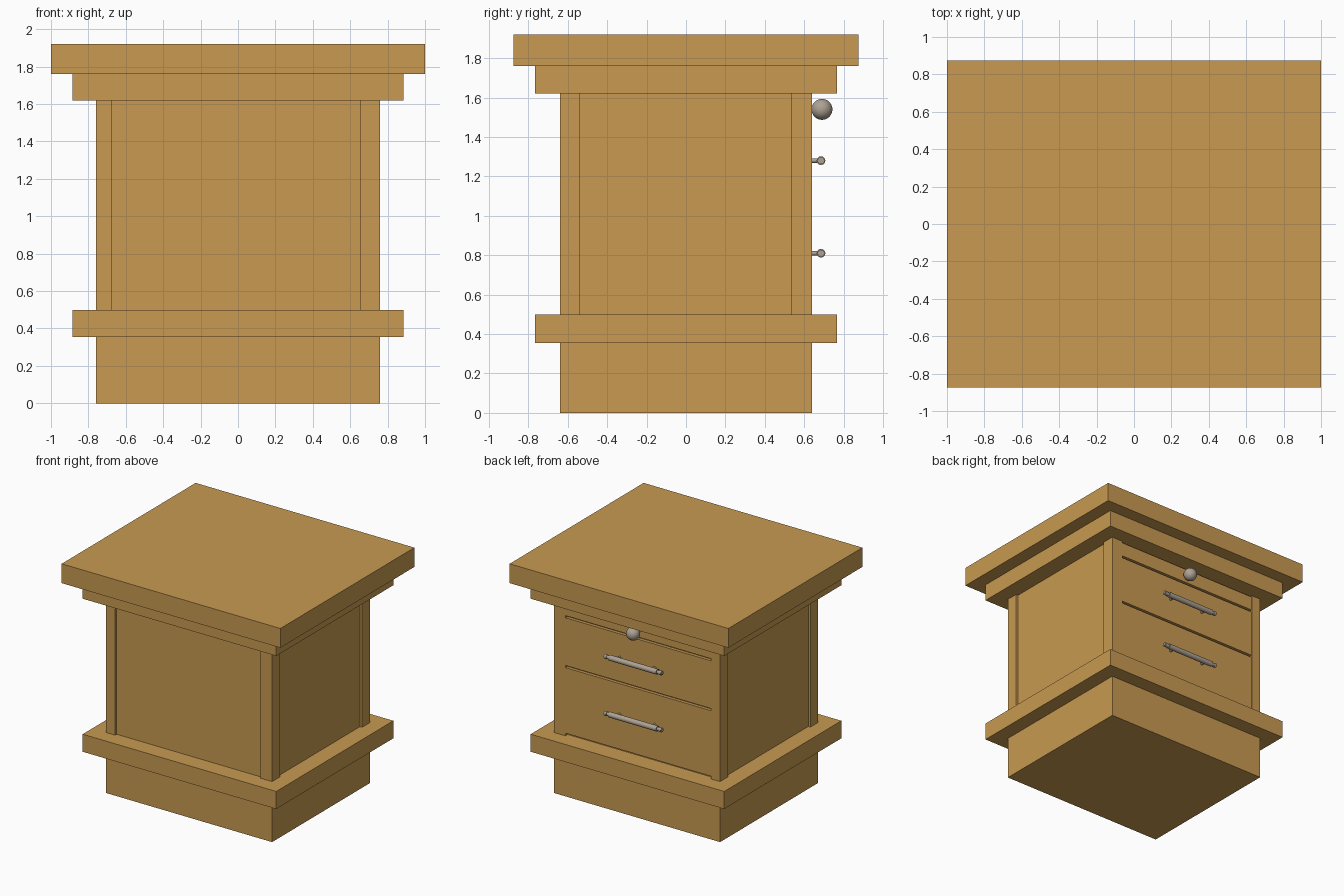
import bpy
import bmesh
import math
from mathutils import Vector

if "Cube" in bpy.data.objects:
    bpy.data.objects.remove(bpy.data.objects["Cube"])


def material(name, rgb):
    m = bpy.data.materials.new(name)
    m.diffuse_color = (*rgb, 1)
    m.use_nodes = True
    m.node_tree.nodes["Principled BSDF"].inputs["Base Color"].default_value = m.diffuse_color
    return m


wood = material("warm wood", (0.578, 0.323, 0.082))
metal = material("brushed metal", (0.42, 0.36, 0.29))


def box(name, x, y, z):
    """Box from (min, max) ranges on each axis."""
    bm = bmesh.new()
    bmesh.ops.create_cube(bm, size=1)
    for v in bm.verts:
        v.co = Vector([r[0] if c < 0 else r[1] for c, r in zip(v.co, (x, y, z))])
    me = bpy.data.meshes.new(name)
    bm.to_mesh(me)
    bm.free()
    me.materials.append(wood)
    ob = bpy.data.objects.new(name, me)
    bpy.context.collection.objects.link(ob)
    return ob


def finish(ob, name):
    ob.name = name
    ob.data.materials.append(metal)
    bpy.ops.object.shade_smooth_by_angle(angle=math.radians(40))


def rod(name, loc, r, length, axis):
    rot = (0, math.pi / 2, 0) if axis == "x" else (math.pi / 2, 0, 0)
    bpy.ops.mesh.primitive_cylinder_add(vertices=24, radius=r, depth=length,
                                        location=loc, rotation=rot)
    finish(bpy.context.object, name)


# Stacked slabs
for name, hx, hy, z0, z1 in (
    ("plinth", 0.76, 0.64, 0, 0.355),
    ("lower_moulding", 0.885, 0.765, 0.355, 0.50),
    ("upper_moulding", 0.885, 0.765, 1.62, 1.76),
    ("table_top", 1.0, 0.875, 1.76, 1.92),
):
    box(name, (-hx, hx), (-hy, hy), (z0, z1))

# Corner posts and the slightly recessed cabinet body between them
for xn, xr in (("left", (-0.76, -0.675)), ("right", (0.655, 0.76))):
    for yn, yr in (("front", (-0.64, -0.54)), ("back", (0.535, 0.64))):
        box(f"{yn}_{xn}_post", xr, yr, (0.50, 1.62))
box("cabinet_body", (-0.74, 0.74), (-0.62, 0.61), (0.50, 1.62))

# Drawer fronts separated by narrow slots
for name, zr in (("top_drawer", (1.492, 1.61)),
                 ("middle_drawer", (1.08, 1.474)),
                 ("bottom_drawer", (0.52, 1.062))):
    box(name, (-0.675, 0.655), (0.60, 0.636), zr)

# Round knob
bpy.ops.mesh.primitive_uv_sphere_add(segments=32, ring_count=16, radius=0.053,
                                     location=(0, 0.69, 1.54))
finish(bpy.context.object, "knob")

# Bar handles: thick grip, thin tips, two short feet
for label, z in (("middle", 1.28), ("bottom", 0.81)):
    rod(f"{label}_handle_grip", (0, 0.685, z), 0.022, 0.44, "x")
    rod(f"{label}_handle_tips", (0, 0.685, z), 0.014, 0.53, "x")
    for s in (-1, 1):
        rod(f"{label}_handle_foot", (s * 0.16, 0.655, z), 0.011, 0.05, "y")
        rod(f"{label}_handle_end_collar", (s * 0.25, 0.685, z), 0.018, 0.02, "x")
